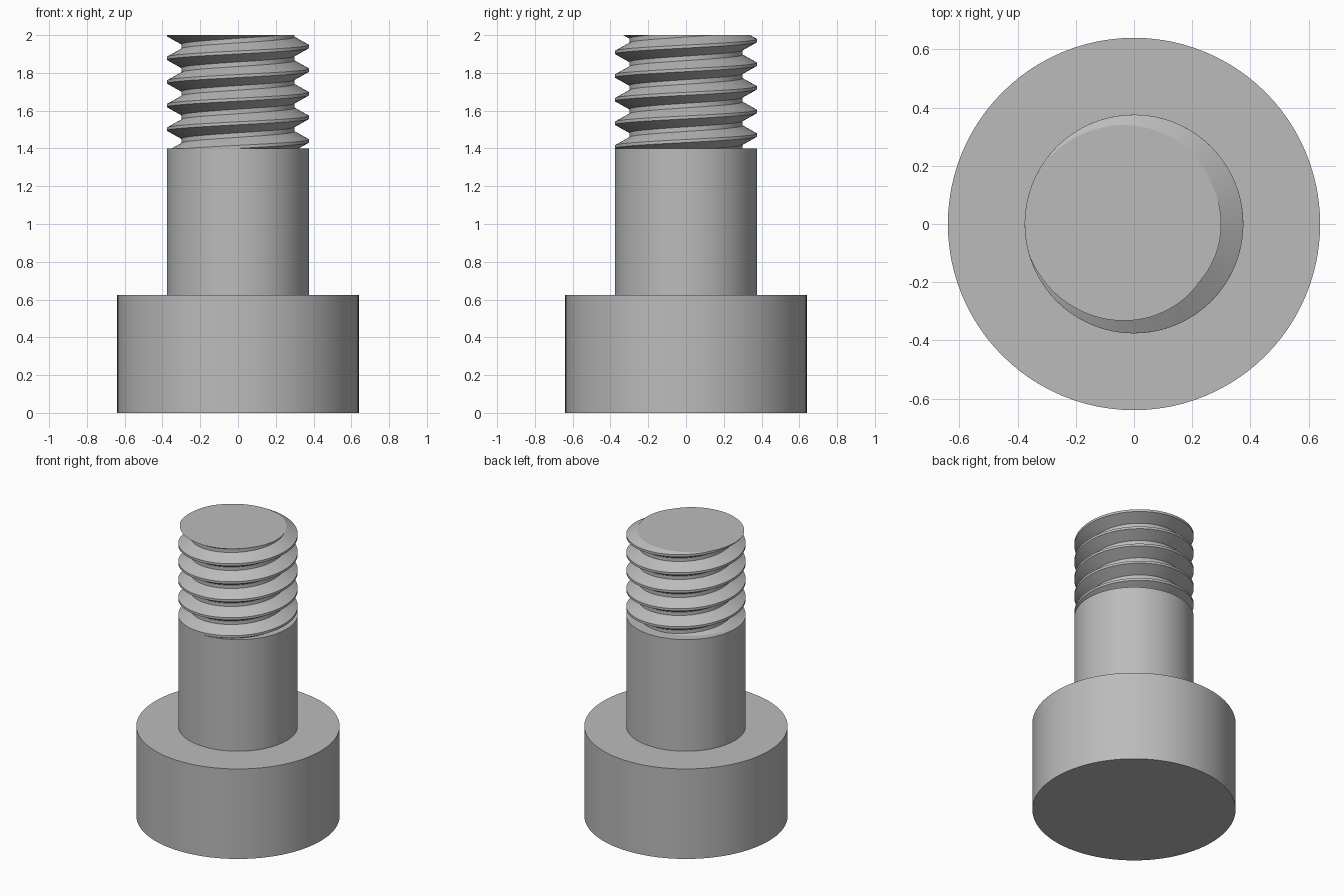
import bpy
import bmesh
import math

HEAD_R, SHANK_R, ROOT_R = 0.64, 0.376, 0.30
HEAD_TOP, THREAD_START, TOP = 0.625, 1.40, 2.0
PITCH, STEPS = 0.125, 72
CREST_ANGLE = math.radians(174)  # where the crest meets the cut end

cube = bpy.data.objects.get("Cube")
if cube:
    bpy.data.objects.remove(cube, do_unlink=True)

steel = bpy.data.materials.new("grey_steel")
steel.use_nodes = True
colour = (0.5, 0.5, 0.5, 1)
steel.diffuse_color = colour
steel.node_tree.nodes["Principled BSDF"].inputs["Base Color"].default_value = colour


def finish(obj):
    obj.data.materials.append(steel)
    bpy.ops.object.select_all(action='DESELECT')
    obj.select_set(True)
    bpy.context.view_layer.objects.active = obj
    bpy.ops.object.shade_smooth_by_angle(angle=math.radians(25))


def cylinder(name, radius, bottom, top):
    bpy.ops.mesh.primitive_cylinder_add(vertices=96, radius=radius, depth=top - bottom,
                                        location=(0, 0, (bottom + top) / 2))
    obj = bpy.context.object
    obj.name = name
    finish(obj)


# Plain cylindrical head and shank
cylinder("head", HEAD_R, 0, HEAD_TOP)
cylinder("shank", SHANK_R, HEAD_TOP, THREAD_START)

# Thread: sweep one tooth profile along a right-handed helix
crest, root = 0.016, 0.024
slope = (PITCH - crest - root) / 2
tooth = [(SHANK_R, -crest / 2), (SHANK_R, crest / 2),
         (ROOT_R, crest / 2 + slope), (ROOT_R, crest / 2 + slope + root),
         (SHANK_R, PITCH - crest / 2)]
bm = bmesh.new()
previous = None
for i in range(-8 * STEPS, 3 * STEPS + 1):
    turn = i / STEPS
    a = CREST_ANGLE + turn * math.tau
    row = [bm.verts.new((r * math.cos(a), r * math.sin(a), TOP + turn * PITCH + z))
           for r, z in tooth]
    if previous:
        for j in range(len(tooth) - 1):
            bm.faces.new((previous[j], row[j], row[j + 1], previous[j + 1]))
    previous = row
bmesh.ops.remove_doubles(bm, verts=bm.verts, dist=0.0002)

# Cut both ends flat and cap them
for z, normal in ((THREAD_START, (0, 0, -1)), (TOP, (0, 0, 1))):
    cut = bmesh.ops.bisect_plane(bm, geom=bm.verts[:] + bm.edges[:] + bm.faces[:],
                                 dist=0.00001, plane_co=(0, 0, z), plane_no=normal,
                                 clear_outer=True)
    rim = [e for e in cut["geom_cut"] if isinstance(e, bmesh.types.BMEdge)]
    bmesh.ops.edgeloop_fill(bm, edges=rim)
bmesh.ops.recalc_face_normals(bm, faces=bm.faces[:])
mesh = bpy.data.meshes.new("thread")
bm.to_mesh(mesh)
bm.free()
thread = bpy.data.objects.new("thread", mesh)
bpy.context.collection.objects.link(thread)
finish(thread)
